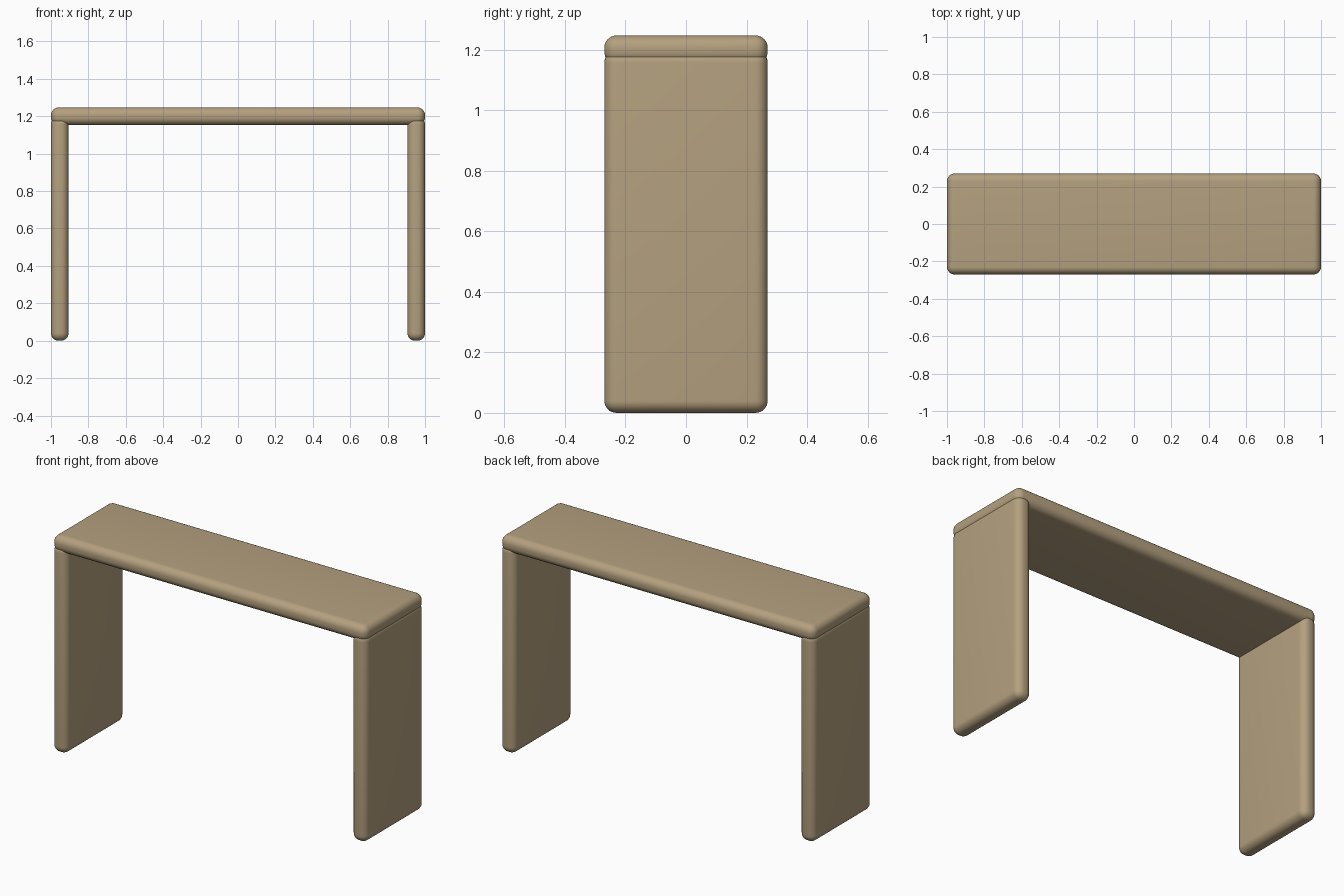
import bpy
import math

cube = bpy.data.objects.get("Cube")
if cube:
    bpy.data.objects.remove(cube, do_unlink=True)

# Single warm wood colour
wood = bpy.data.materials.new("tan_wood")
wood.use_nodes = True
colour = (0.456, 0.352, 0.212, 1.0)
wood.diffuse_color = colour
wood.node_tree.nodes["Principled BSDF"].inputs["Base Color"].default_value = colour

THICK, DEPTH, HEIGHT, RADIUS = 0.094, 0.54, 1.247, 0.041


def rounded_board(name, size, location):
    """Box with generously rounded edges and smooth shading."""
    bpy.ops.mesh.primitive_cube_add(size=1, location=location)
    board = bpy.context.object
    board.name = name
    board.scale = size
    bpy.ops.object.transform_apply(location=False, rotation=False, scale=True)
    bevel = board.modifiers.new("rounded_edges", "BEVEL")
    bevel.width = RADIUS
    bevel.segments = 8
    bpy.ops.object.modifier_apply(modifier=bevel.name)
    bpy.ops.object.shade_smooth_by_angle(angle=math.radians(30))
    board.data.materials.append(wood)
    return board


# Top slab
rounded_board("table_top", (2, DEPTH, THICK), (0, 0, HEIGHT - THICK / 2))

# Panel legs, whose rounded tops sink into the slab
leg_height = HEIGHT - THICK / 2 - 0.003
for name, side in (("left_leg", 1), ("right_leg", -1)):
    rounded_board(name, (THICK, DEPTH, leg_height),
                  (side * (1 - THICK / 2), 0, leg_height / 2))
